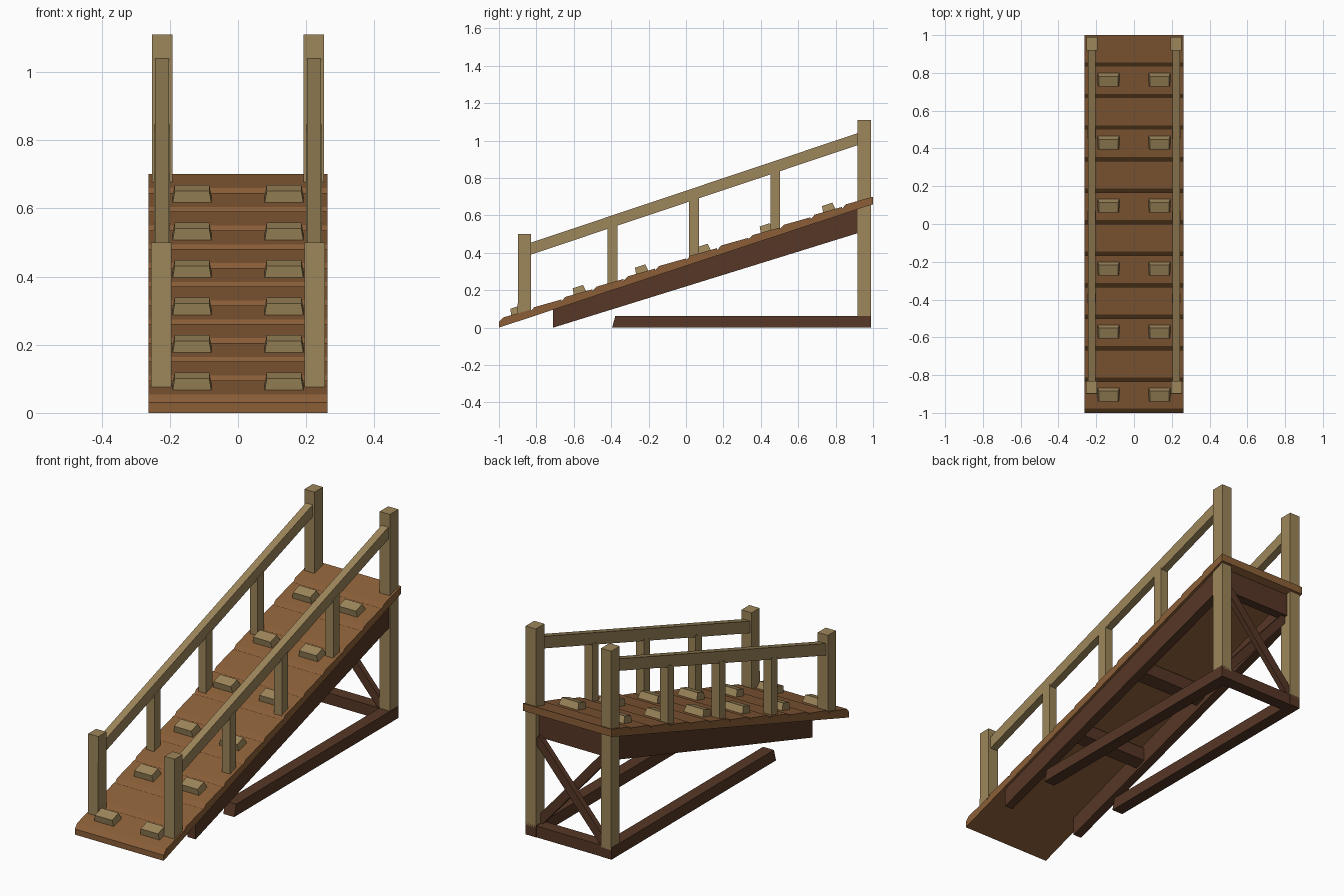
import bpy, bmesh, math
from mathutils import Matrix

cube = bpy.data.objects.get("Cube")
if cube:
    bpy.data.objects.remove(cube, do_unlink=True)


def material(name, rgb):
    lin = [((c / 255 + 0.055) / 1.055) ** 2.4 for c in rgb] + [1.0]
    m = bpy.data.materials.new(name)
    m.use_nodes = True
    m.diffuse_color = lin
    m.node_tree.nodes["Principled BSDF"].inputs["Base Color"].default_value = lin
    return m


PLANK = material("plank_brown", (139, 95, 56))
PALE = material("pale_wood", (157, 134, 90))
DARK = material("dark_timber", (86, 55, 38))


def finish(name, bm, mat):
    bmesh.ops.recalc_face_normals(bm, faces=bm.faces[:])
    mesh = bpy.data.meshes.new(name)
    bm.to_mesh(mesh)
    bm.free()
    mesh.materials.append(mat)
    obj = bpy.data.objects.new(name, mesh)
    bpy.context.collection.objects.link(obj)
    return obj


def prism(name, profile, x0, x1, mat):
    """Extrude a (y, z) outline from x0 to x1."""
    bm = bmesh.new()
    face = bm.faces.new([bm.verts.new((x0, y, z)) for y, z in profile])
    new = bmesh.ops.extrude_face_region(bm, geom=[face])["geom"]
    bmesh.ops.translate(bm, vec=(x1 - x0, 0, 0),
                        verts=[v for v in new if isinstance(v, bmesh.types.BMVert)])
    return finish(name, bm, mat)


def block(name, xs, ys, zs, mat):
    (y0, y1), (z0, z1) = ys, zs
    return prism(name, [(y0, z0), (y1, z0), (y1, z1), (y0, z1)], *xs, mat)


def under(y):
    """Height of the deck underside."""
    return 0.33 * (y + 1)


def rail_low(y):
    return 0.39 + 0.335 * (y + 0.83)


# Deck planks, each with a raised, chamfered front edge
COUNT = 12
for i in range(COUNT):
    y0, y1 = -1 + 2 * i / COUNT, -1 + 2 * (i + 1) / COUNT
    lip = y0 + 0.022
    prism(f"deck_plank_{i + 1}",
          [(y0, under(y0)), (y1, under(y1)), (y1, under(y1) + 0.04),
           (lip, under(lip) + 0.047), (y0, under(y0) + 0.03)],
          -0.262, 0.262, PLANK)

# Foot cleats, tapered blocks lying along the slope
tilt = Matrix.Rotation(math.atan(0.33), 4, 'X')
for i in range(6):
    y = -0.905 + i / 3
    for side, s in (("left", 1), ("right", -1)):
        bm = bmesh.new()
        bmesh.ops.create_cube(bm, size=1)
        for v in bm.verts:
            taper = 0.8 if v.co.z > 0 else 1
            v.co.x *= 0.118 * (0.86 if v.co.z > 0 else 1)
            v.co.y *= 0.072 * taper
            v.co.z *= 0.046
        place = Matrix.Translation((0.135 * s, y, under(y) + 0.056))
        bm.transform(place @ tilt)
        finish(f"cleat_{side}_{i + 1}", bm, PALE)

for side, s in (("left", 1), ("right", -1)):
    outer = (0.192 * s, 0.252 * s)
    # Corner posts
    block(f"back_post_{side}", outer, (0.918, 0.99), (0.05, 1.11), PALE)
    prism(f"front_post_{side}", [(-0.9, 0.065), (-0.83, 0.09), (-0.83, 0.5), (-0.897, 0.5)],
          0.195 * s, 0.255 * s, PALE)
    # Handrail and balusters
    a, b = -0.84, 0.93
    prism(f"handrail_{side}", [(a, rail_low(a)), (b, rail_low(b)),
                               (b, rail_low(b) + 0.064), (a, rail_low(a) + 0.064)],
          0.203 * s, 0.243 * s, PALE)
    for i, y in enumerate((-0.393, 0.043, 0.477)):
        f, k = y - 0.026, y + 0.026
        prism(f"baluster_{side}_{i + 1}",
              [(f, under(f) + 0.02), (k, under(k) + 0.02),
               (k, rail_low(k) + 0.01), (f, rail_low(f) + 0.01)],
              0.2 * s, 0.246 * s, PALE)
    # Sloping stringer under the deck
    prism(f"stringer_{side}", [(-0.71, 0), (0.918, 0.505), (0.918, under(0.918)),
                               (-0.71, under(-0.71))], 0.2 * s, 0.248 * s, DARK)
    # Ground beam
    prism(f"ground_beam_{side}", [(-0.395, 0), (0.99, 0), (0.99, 0.062), (-0.378, 0.062)],
          0.19 * s, 0.254 * s, DARK)

# Cross members
inner = (-0.2, 0.2)
block("back_ground_beam", inner, (0.922, 0.988), (0, 0.06), DARK)
block("back_header", inner, (0.915, 0.965), (0.525, 0.645), DARK)
for i, y in enumerate((-0.19, 0.28)):
    f, k = y - 0.03, y + 0.03
    prism(f"cross_joist_{i + 1}", [(f, under(f) - 0.09), (k, under(k) - 0.09),
                                   (k, under(k) - 0.02), (f, under(f) - 0.02)],
          *inner, DARK)

# Crossed braces between the back posts
for name, s, y in (("outer", 1, 0.967), ("inner", -1, 0.935)):
    bm = bmesh.new()
    bmesh.ops.create_cube(bm, size=1)
    bm.transform(Matrix.Translation((0, y, 0.3))
                 @ Matrix.Rotation(-s * math.atan2(0.46, 0.4), 4, 'Y')
                 @ Matrix.Diagonal((0.6, 0.03, 0.045, 1)))
    finish(f"back_brace_{name}", bm, DARK)
